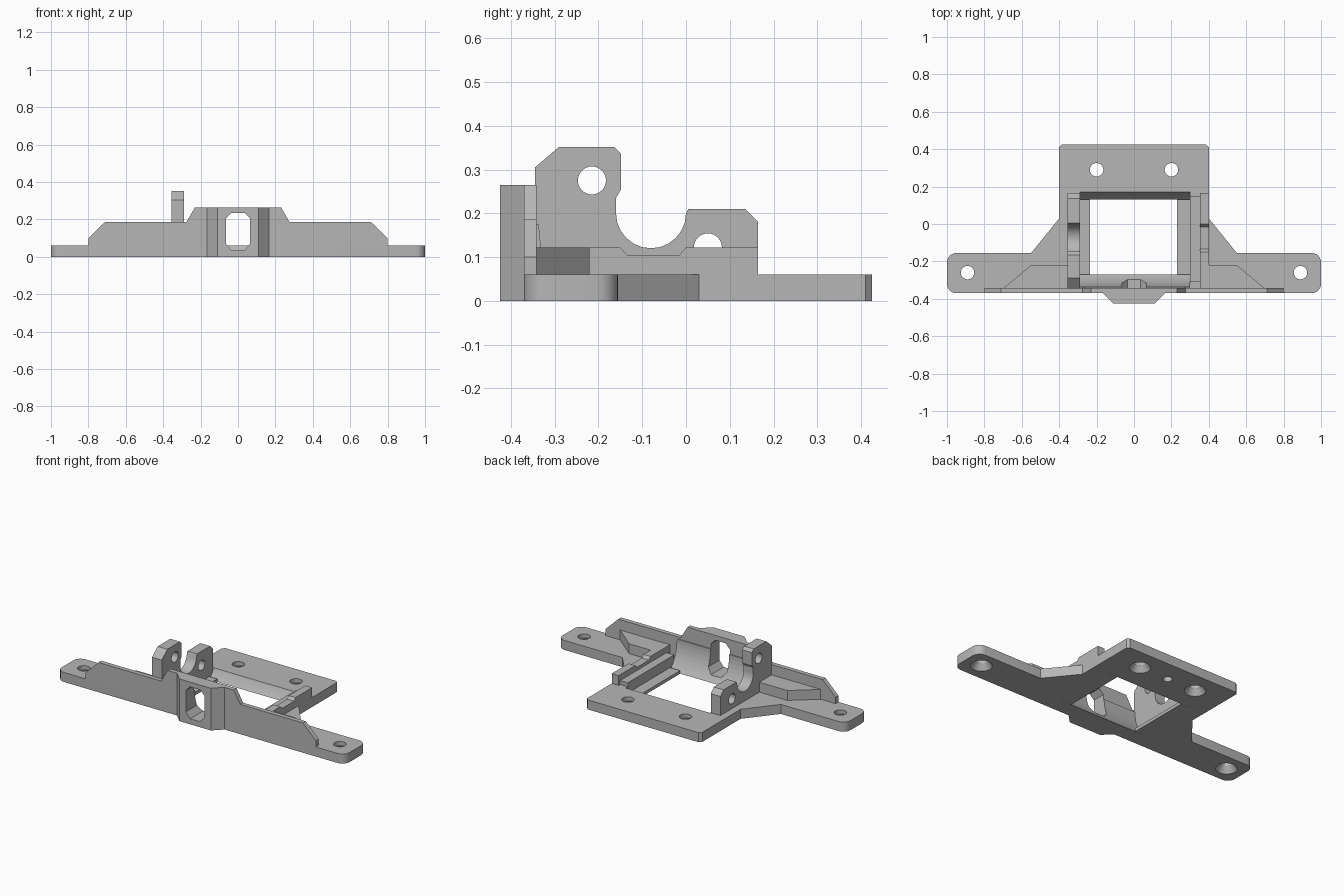
import bpy, bmesh, math
from mathutils import Vector

if "Cube" in bpy.data.objects:
    bpy.data.objects.remove(bpy.data.objects["Cube"])

grey = bpy.data.materials.new("plain grey")
grey.use_nodes = True
grey.diffuse_color = (0.47, 0.47, 0.47, 1)
grey.node_tree.nodes["Principled BSDF"].inputs["Base Color"].default_value = (0.47, 0.47, 0.47, 1)

ORDER = {"x": lambda a, b, d: (d, a, b),
         "y": lambda a, b, d: (a, d, b),
         "z": lambda a, b, d: (a, b, d)}


def prism(name, axis, points, lo, hi):
    """Extrude a 2D outline along an axis."""
    bm = bmesh.new()
    place = ORDER[axis]
    face = bm.faces.new([bm.verts.new(place(a, b, lo)) for a, b in points])
    out = bmesh.ops.extrude_face_region(bm, geom=[face])
    moved = [v for v in out["geom"] if isinstance(v, bmesh.types.BMVert)]
    bmesh.ops.translate(bm, verts=moved, vec=Vector(place(0, 0, hi - lo)))
    bmesh.ops.recalc_face_normals(bm, faces=bm.faces)
    mesh = bpy.data.meshes.new(name)
    bm.to_mesh(mesh)
    bm.free()
    ob = bpy.data.objects.new(name, mesh)
    bpy.context.collection.objects.link(ob)
    mesh.materials.append(grey)
    return ob


def box(name, x0, x1, y0, y1, z0, z1):
    return prism(name, "z", [(x0, y0), (x1, y0), (x1, y1), (x0, y1)], z0, z1)


def circle(a, b, r, n=32):
    return [(a + r * math.cos(math.tau * i / n), b + r * math.sin(math.tau * i / n)) for i in range(n)]


def cut(ob, cutter):
    cutter.hide_render = True
    cutter.hide_viewport = True
    cutter.display_type = "WIRE"
    mod = ob.modifiers.new("cut", "BOOLEAN")
    mod.operation = "DIFFERENCE"
    mod.solver = "EXACT"
    mod.object = cutter


def countersink(x, y, r_low, r_high):
    bpy.ops.mesh.primitive_cone_add(vertices=32, radius1=r_low, radius2=r_high, depth=0.05, location=(x, y, 0.015))
    ob = bpy.context.object
    ob.name = "countersink_cutter"
    return ob


def corner(cx, cy, r, start):
    return [(cx + r * math.cos(math.radians(start + 15 * i)),
             cy + r * math.sin(math.radians(start + 15 * i))) for i in range(7)]


# base plate with rounded ears and a clipped rear edge
right = corner(0.95, -0.32, 0.05, -90) + corner(0.95, -0.205, 0.05, 0)
right += [(0.55, -0.155), (0.4, 0.03), (0.4, 0.41), (0.385, 0.425)]
base = prism("base_plate", "z", right + [(-x, y) for x, y in reversed(right)], 0, 0.06)
bore = prism("bore_cutter", "x", circle(-0.07, 0.174, 0.266, 64), -0.29, 0.30)
cut(base, bore)

# screw holes with countersinks underneath
for side in (-1, 1):
    for x, y in ((0.89, -0.26), (0.2, 0.29)):
        cut(base, prism("screw_cutter", "z", circle(side * x, y, 0.036), -0.1, 0.2))
        cut(base, countersink(side * x, y, 0.067, 0.034))
cut(base, prism("blind_hole_cutter", "z", circle(0, 0.29, 0.026), -0.1, 0.04))

# narrow ledges at the sides of the opening
box("right_ledge", -0.292, -0.235, -0.27, 0.13, 0, 0.02)
box("left_ledge", 0.23, 0.302, -0.27, 0.13, 0, 0.02)

# front wall, its curved inner cradle and the projecting boss
half = [(0.80, 0.03), (0.80, 0.10), (0.71, 0.187), (0.275, 0.187), (0.23, 0.265)]
wall = prism("front_wall", "y", half + [(-x, z) for x, z in reversed(half)], -0.37, -0.342)
cradle = box("front_cradle", -0.289, 0.299, -0.345, -0.24, 0.001, 0.174)
cut(cradle, bore)
boss = prism("front_boss", "z", [(-0.17, -0.365), (-0.11, -0.425), (0.11, -0.425), (0.17, -0.365)], 0, 0.265)
slot = [(0.065, 0.07), (0.065, 0.205), (0.035, 0.235), (-0.035, 0.235),
        (-0.065, 0.205), (-0.065, 0.07), (-0.035, 0.035), (0.035, 0.035)]
slot_cutter = prism("slot_cutter", "y", slot, -0.6, -0.15)
for part in (wall, cradle, boss, base):
    cut(part, slot_cutter)

# angled gussets behind the front wall
for side, name in ((1, "left_gusset"), (-1, "right_gusset")):
    prism(name, "z", [(side * x, y) for x, y in
                      ((0.355, -0.345), (0.70, -0.345), (0.55, -0.22), (0.355, -0.22))], 0.05, 0.122)

# tall lug plate with two pivot holes and a round saddle
saddle = [(-0.08 + 0.08 * math.cos(math.radians(a)), 0.2 + 0.08 * math.sin(math.radians(a)))
          for a in range(180, 361, 15)]
lug = [(-0.345, 0.03), (-0.345, 0.305), (-0.29, 0.352), (-0.165, 0.352), (-0.148, 0.335),
       (-0.148, 0.255), (-0.16, 0.235)] + saddle
lug += [(0.005, 0.21), (0.135, 0.21), (0.165, 0.18), (0.165, 0.03)]
lug_plate = prism("lug_plate", "x", lug, -0.355, -0.288)
for y, z in ((-0.215, 0.275), (0.05, 0.122)):
    cut(lug_plate, prism("pivot_cutter", "x", circle(y, z, 0.032), -0.5, -0.2))

# low side rail with a shallow notch and an inner step
rail = [(-0.345, 0.03), (-0.345, 0.122), (-0.15, 0.122), (-0.135, 0.105),
        (-0.015, 0.105), (0, 0.122), (0.165, 0.122), (0.165, 0.03)]
prism("side_rail", "x", rail, 0.352, 0.4)
box("side_rail_step", 0.299, 0.354, -0.31, 0.15, 0.03, 0.085)

# keep flat faces crisp and round surfaces smooth
bpy.ops.object.select_all(action="DESELECT")
for ob in (base, cradle, lug_plate):
    ob.select_set(True)
    bpy.context.view_layer.objects.active = ob
bpy.ops.object.shade_smooth_by_angle(angle=math.radians(20))
